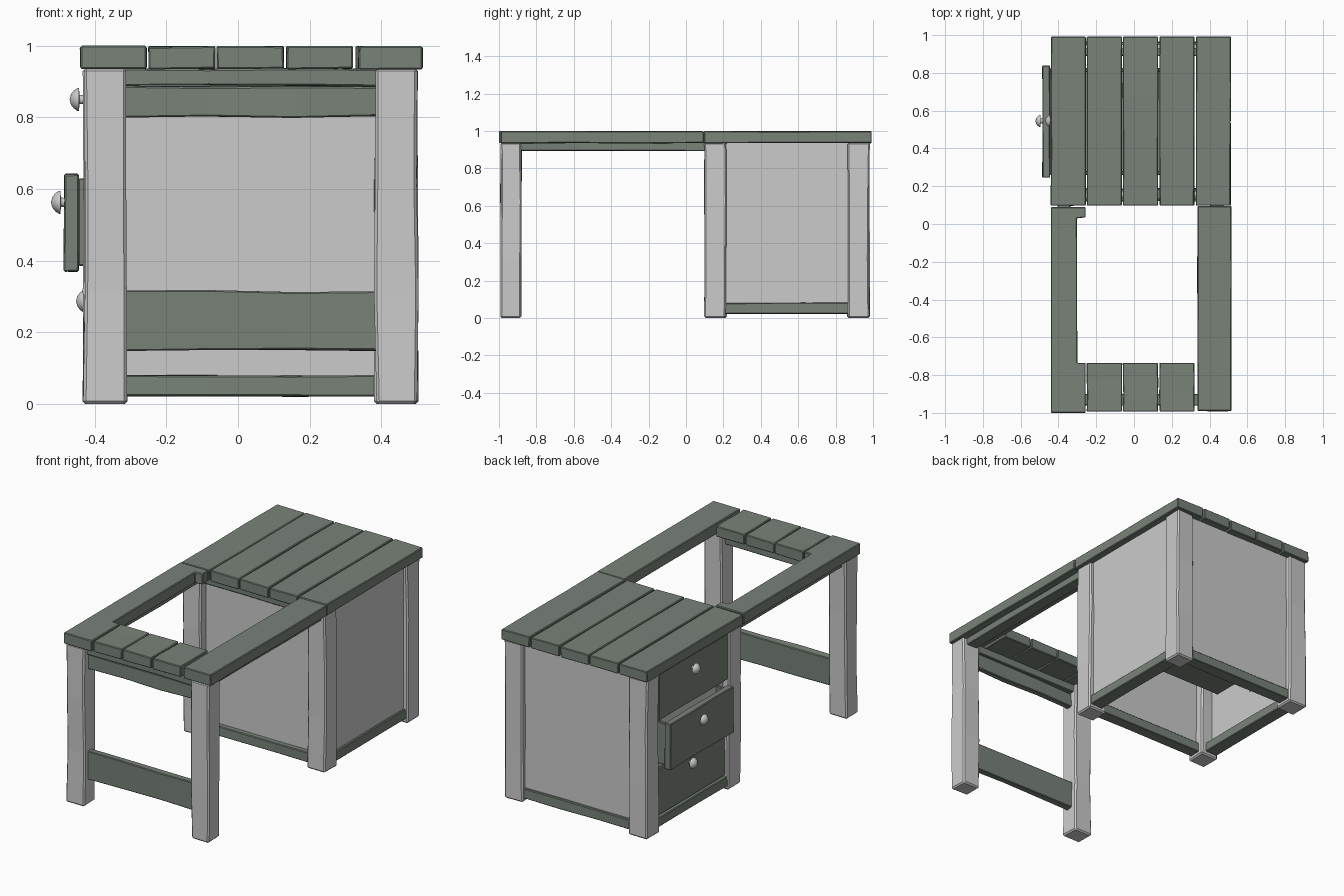
import bpy, bmesh, math, random
from mathutils import Vector

if "Cube" in bpy.data.objects:
    bpy.data.objects.remove(bpy.data.objects["Cube"])

random.seed(4)
green = bpy.data.materials.new("green_paint")
green.diffuse_color = (0.19, 0.225, 0.19, 1)
green.use_nodes = True
green.node_tree.nodes["Principled BSDF"].inputs["Base Color"].default_value = green.diffuse_color


def finish(name, bm, mat=None, bevel=0.0):
    bmesh.ops.recalc_face_normals(bm, faces=bm.faces)
    me = bpy.data.meshes.new(name)
    bm.to_mesh(me)
    bm.free()
    ob = bpy.data.objects.new(name, me)
    bpy.context.collection.objects.link(ob)
    if mat:
        me.materials.append(mat)
    if bevel:
        mod = ob.modifiers.new("worn_edges", 'BEVEL')
        mod.width = bevel
        mod.segments = 1
        mod.limit_method = 'ANGLE'
    return ob


def board(name, x, y, z, mat=green, wobble=0.002, cuts=2, bevel=0.004):
    """Hewn board between (min, max) ranges, slightly uneven along its longest axis."""
    lo, hi = Vector((x[0], y[0], z[0])), Vector((x[1], y[1], z[1]))
    bm = bmesh.new()
    bmesh.ops.create_cube(bm, size=1)
    for v in bm.verts:
        v.co = Vector([(lo[i] + hi[i]) / 2 + v.co[i] * (hi[i] - lo[i]) for i in range(3)])
    size = hi - lo
    ax = max(range(3), key=lambda i: size[i])
    if wobble:
        for k in range(1, cuts + 1):
            co = lo.copy()
            co[ax] += size[ax] * k / (cuts + 1)
            no = Vector((0, 0, 0))
            no[ax] = 1
            bmesh.ops.bisect_plane(bm, geom=bm.verts[:] + bm.edges[:] + bm.faces[:],
                                   plane_co=co, plane_no=no)
        for v in bm.verts:
            for i in range(3):
                if i != ax:
                    v.co[i] += random.uniform(-wobble, wobble)
            v.co.z = max(v.co.z, 0)
    return finish(name, bm, mat, bevel)


def lathe(name, profile, y, z, steps=12):
    """Turned knob; profile is (x, radius), axis along x."""
    bm = bmesh.new()
    vs = [bm.verts.new((px, y, z + r)) for px, r in profile]
    es = [bm.edges.new(p) for p in zip(vs, vs[1:])]
    bmesh.ops.spin(bm, geom=vs + es, cent=(0, y, z), axis=(1, 0, 0),
                   angle=math.tau, steps=steps)
    bmesh.ops.remove_doubles(bm, verts=bm.verts, dist=1e-4)
    ob = finish(name, bm)
    bpy.ops.object.select_all(action='DESELECT')
    ob.select_set(True)
    bpy.context.view_layer.objects.active = ob
    bpy.ops.object.shade_smooth_by_angle(angle=math.radians(40))


# Six legs, in three pairs
left, right = (-0.43, -0.312), (0.383, 0.50)
for row, ys in (("front", (-0.99, -0.88)), ("middle", (0.10, 0.215)), ("back", (0.865, 0.98))):
    for side, xs in (("left", left), ("right", right)):
        board(f"{row}_{side}_leg", xs, ys, (0, 0.937), None, 0.004, 2, 0.008)

# Table top planks over the cabinet, and the short ones at the front
edges = [(-0.44, -0.256), (-0.249, -0.064), (-0.058, 0.127), (0.135, 0.319), (0.329, 0.512)]
for i, xs in enumerate(edges):
    board(f"cabinet_top_plank_{i + 1}", xs, (0.097, 0.992), (0.935, 0.998))
for i, xs in enumerate(edges[1:4]):
    board(f"front_short_plank_{i + 1}", xs, (-0.993, -0.735), (0.935, 0.998))
board("right_long_plank", (0.336, 0.515), (-0.99, 0.095), (0.935, 0.998))

# Left long plank, cut away around the opening
outline = [(-0.44, -1), (-0.256, -1), (-0.256, -0.735), (-0.30, -0.735),
           (-0.302, 0.03), (-0.256, 0.035), (-0.256, 0.09), (-0.44, 0.09)]
bm = bmesh.new()
face = bm.faces.new([bm.verts.new((x, y, 0.935)) for x, y in outline])
ext = bmesh.ops.extrude_face_region(bm, geom=[face])["geom"]
bmesh.ops.translate(bm, vec=(0, 0, 0.065),
                    verts=[g for g in ext if isinstance(g, bmesh.types.BMVert)])
finish("left_long_plank", bm, green, 0.004)

# Rails under the top and front boards
inner = (-0.32, 0.39)
board("left_top_rail", (-0.405, -0.335), (-0.89, 0.11), (0.893, 0.938))
board("right_top_rail", (0.405, 0.475), (-0.89, 0.11), (0.893, 0.938))
board("front_top_rail", inner, (-0.96, -0.90), (0.888, 0.936))
board("front_apron", inner, (-0.95, -0.915), (0.802, 0.888), wobble=0.004)
board("front_lower_board", inner, (-0.955, -0.915), (0.15, 0.316), wobble=0.004)
board("cabinet_front_top_rail", inner, (0.13, 0.185), (0.89, 0.936))

# Cabinet panels and base rails
span = (0.20, 0.875)
board("cabinet_front_panel", inner, (0.15, 0.17), (0.07, 0.936), None, 0, 0, 0)
board("cabinet_back_panel", inner, (0.93, 0.95), (0.07, 0.936), None, 0, 0, 0)
board("cabinet_right_panel", (0.455, 0.475), span, (0.07, 0.936), None, 0, 0, 0)
board("drawer_backing_panel", (-0.392, -0.385), span, (0.07, 0.936), None, 0, 0, 0)
board("base_front_rail", inner, (0.12, 0.19), (0.022, 0.08))
board("base_back_rail", inner, (0.89, 0.965), (0.022, 0.08))
board("base_left_rail", (-0.42, -0.34), span, (0.022, 0.08))
board("base_right_rail", (0.41, 0.488), span, (0.022, 0.08))

# Closed drawer fronts
board("top_drawer_front", (-0.427, -0.393), (0.218, 0.862), (0.655, 0.93))
board("bottom_drawer_front", (-0.41, -0.393), (0.218, 0.862), (0.085, 0.362))

# Middle drawer, pulled out: front plate and open box
board("middle_drawer_front", (-0.485, -0.445), (0.245, 0.838), (0.37, 0.642))
x0, x1 = -0.446, 0.30
board("middle_drawer_floor", (x0, x1), (0.26, 0.825), (0.385, 0.405), wobble=0)
board("middle_drawer_back", (x1 - 0.02, x1), (0.26, 0.825), (0.385, 0.63), wobble=0)
for side, ys in (("front", (0.26, 0.28)), ("back", (0.805, 0.825))):
    board(f"middle_drawer_{side}_side", (x0, x1), ys, (0.385, 0.63), wobble=0)

# Round knobs
for part, tip, z in (("top", -0.47, 0.85), ("middle", -0.522, 0.563), ("bottom", -0.452, 0.287)):
    prof = [(tip, 0), (tip + 0.004, 0.015), (tip + 0.012, 0.025), (tip + 0.022, 0.032),
            (tip + 0.026, 0.032), (tip + 0.028, 0.013), (tip + 0.07, 0.011), (tip + 0.07, 0)]
    lathe(f"{part}_drawer_knob", prof, 0.545, z)
